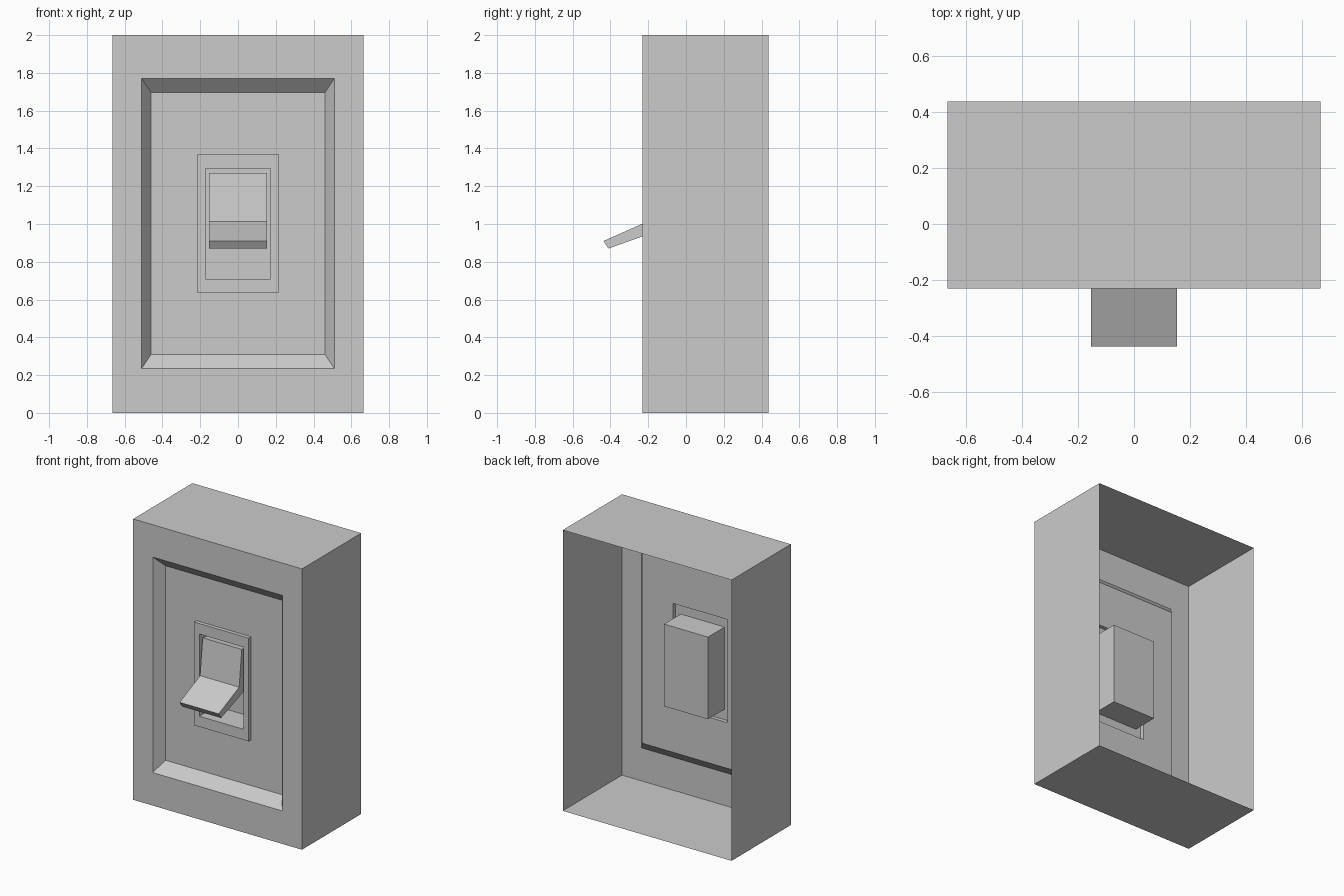
import bpy

if "Cube" in bpy.data.objects:
    bpy.data.objects.remove(bpy.data.objects["Cube"])


def add_mesh(name, verts, faces):
    mesh = bpy.data.meshes.new(name)
    mesh.from_pydata(verts, [], faces)
    mesh.update()
    obj = bpy.data.objects.new(name, mesh)
    bpy.context.collection.objects.link(obj)
    return obj


def nested_rings(name, rings, cap=False):
    """Bridge a series of upright rectangles (half width, z low, z high, y)."""
    verts, faces = [], []
    for hx, z0, z1, y in rings:
        verts += [(-hx, y, z0), (hx, y, z0), (hx, y, z1), (-hx, y, z1)]
    for r in range(len(rings) - 1):
        a, b = 4 * r, 4 * r + 4
        for i in range(4):
            j = (i + 1) % 4
            faces.append((a + i, a + j, b + j, b + i))
    if cap:
        n = len(verts)
        faces.append((n - 4, n - 3, n - 2, n - 1))
    return add_mesh(name, verts, faces)


def prism(name, profile, hx):
    """Extrude a (y, z) profile symmetrically along x."""
    n = len(profile)
    verts = [(s * hx, y, z) for s in (-1, 1) for y, z in profile]
    faces = [tuple(range(n)), tuple(reversed(range(n, 2 * n)))]
    faces += [(i, i + n, (i + 1) % n + n, (i + 1) % n) for i in range(n)]
    return add_mesh(name, verts, faces)


FRONT, BACK = -0.23, 0.437
PANEL, PLATE = -0.16, -0.187

# Open-backed box with a bevelled recess in the front
nested_rings("box_shell", [
    (0.665, 0.0, 2.0, BACK),
    (0.665, 0.0, 2.0, FRONT),
    (0.51, 0.235, 1.77, FRONT),
    (0.46, 0.31, 1.695, PANEL),
    (0.215, 0.635, 1.37, PANEL),
])

# Raised switch plate with a deep pocket behind it
nested_rings("switch_plate", [
    (0.215, 0.635, 1.37, PANEL),
    (0.215, 0.635, 1.37, PLATE),
    (0.173, 0.71, 1.295, PLATE),
    (0.173, 0.71, 1.295, 0.0),
], cap=True)

# V-shaped rocker: upright arm in the pocket, lower arm sticking out
prism("rocker", [
    (-0.437, 0.91), (-0.207, 1.012), (-0.178, 1.27),
    (-0.131, 1.265), (-0.143, 0.966), (-0.41, 0.87),
][::-1], 0.154)

# Make the closed rocker's normals face outward
import bmesh
rocker = bpy.data.objects["rocker"].data
bm = bmesh.new()
bm.from_mesh(rocker)
bmesh.ops.recalc_face_normals(bm, faces=bm.faces)
bm.to_mesh(rocker)
bm.free()
